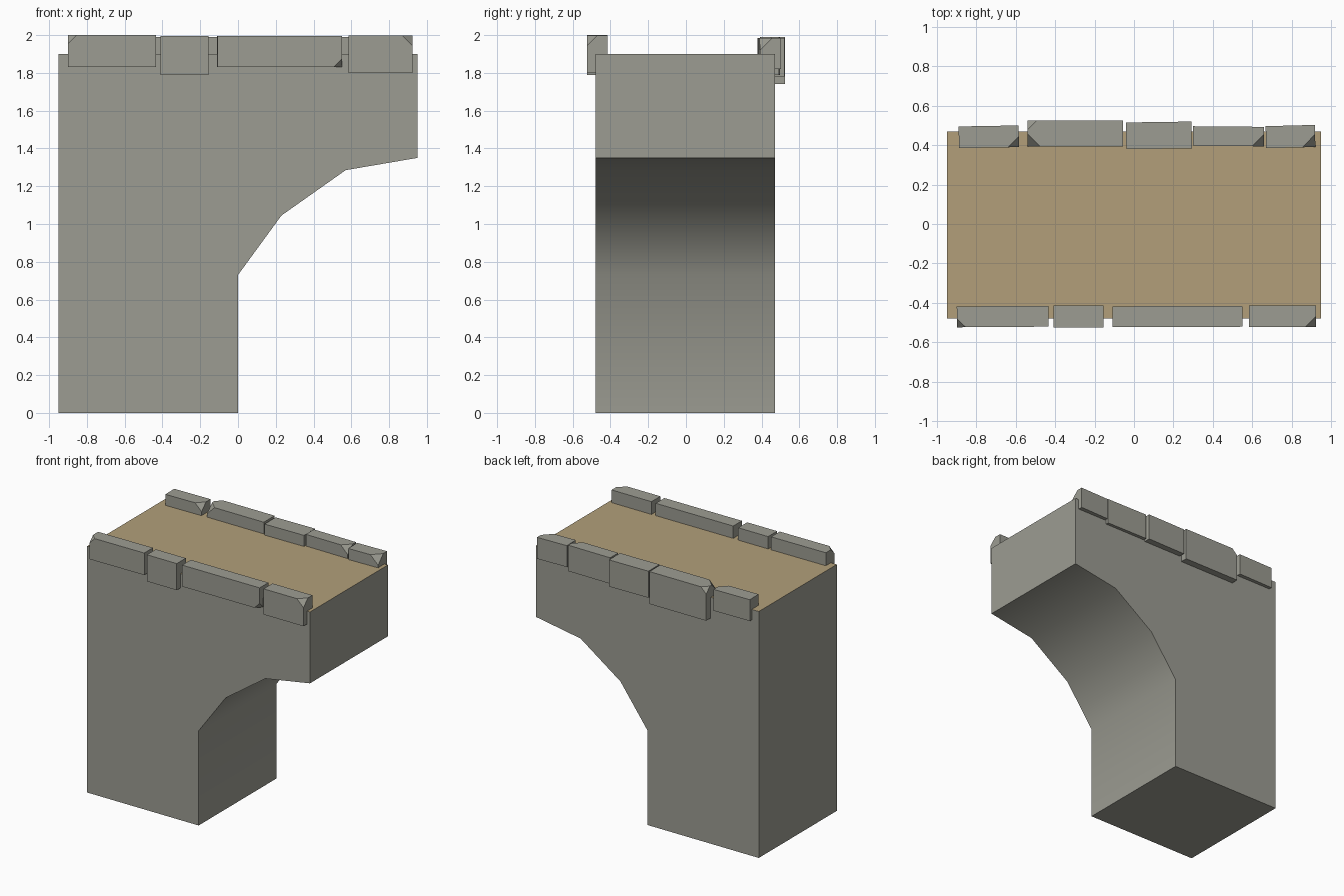
import bpy, bmesh, math
from mathutils import Vector, Matrix

if "Cube" in bpy.data.objects:
    bpy.data.objects.remove(bpy.data.objects["Cube"])


def material(name, colour):
    m = bpy.data.materials.new(name)
    m.diffuse_color = (*colour, 1)
    m.use_nodes = True
    m.node_tree.nodes["Principled BSDF"].inputs["Base Color"].default_value = m.diffuse_color
    return m


STONE = material("grey stone", (0.335, 0.335, 0.29))
SAND = material("sandy path", (0.445, 0.347, 0.195))


def finish(bm, name, mats):
    bmesh.ops.recalc_face_normals(bm, faces=bm.faces)
    mesh = bpy.data.meshes.new(name)
    bm.to_mesh(mesh)
    bm.free()
    for m in mats:
        mesh.materials.append(m)
    obj = bpy.data.objects.new(name, mesh)
    bpy.context.collection.objects.link(obj)
    return obj


# Bridge end: side profile with half arch, extruded along y
profile = [(-0.95, 0), (0, 0), (0, 0.73), (0.23, 1.045), (0.57, 1.285),
           (0.95, 1.35), (0.95, 1.9), (-0.95, 1.9)]
bm = bmesh.new()
face = bm.faces.new([bm.verts.new((x, -0.48, z)) for x, z in profile])
ext = bmesh.ops.extrude_face_region(bm, geom=[face])
moved = [v for v in ext["geom"] if isinstance(v, bmesh.types.BMVert)]
bmesh.ops.translate(bm, verts=moved, vec=(0, 0.95, 0))
for f in bm.faces:
    f.smooth = True
    if min(v.co.z for v in f.verts) > 1.89:  # walkway on top
        f.material_index = 1
body = finish(bm, "bridge_body", [STONE, SAND])
body.data.set_sharp_from_angle(angle=math.radians(40))


def block(name, x, y, z, yaw=0, cuts=()):
    """Kerb stone; each cut is (corner signs, size) and slices off one corner."""
    bm = bmesh.new()
    size = Vector((x[1] - x[0], y[1] - y[0], z[1] - z[0]))
    centre = Vector((sum(x) / 2, sum(y) / 2, sum(z) / 2))
    bmesh.ops.create_cube(bm, size=1)
    bmesh.ops.scale(bm, vec=size, verts=bm.verts)
    for signs, amount in cuts:
        n = Vector(signs)
        corner = n * size / 2
        point = corner - Vector((signs[0] * amount, 0, 0))
        r = bmesh.ops.bisect_plane(bm, geom=bm.verts[:] + bm.edges[:] + bm.faces[:],
                                   plane_co=point, plane_no=n, clear_outer=True)
        edges = [e for e in r["geom_cut"] if isinstance(e, bmesh.types.BMEdge)]
        bmesh.ops.holes_fill(bm, edges=edges)
    bmesh.ops.transform(bm, verts=bm.verts, matrix=Matrix.Translation(centre)
                        @ Matrix.Rotation(math.radians(yaw), 4, "Z"))
    finish(bm, name, [STONE])


# Front kerb stones
block("front_kerb_1", (-0.90, -0.435), (-0.523, -0.417), (1.83, 2.0), 0.4, [((-1, -1, 1), 0.045)])
block("front_kerb_2", (-0.41, -0.155), (-0.525, -0.415), (1.79, 1.995))
block("front_kerb_3", (-0.11, 0.55), (-0.523, -0.417), (1.83, 1.995), 0.2, [((1, -1, -1), 0.045)])
block("front_kerb_4", (0.585, 0.925), (-0.524, -0.415), (1.80, 1.998), 0, [((1, -1, 1), 0.055)])

# Back kerb stones
block("back_kerb_1", (-0.89, -0.585), (0.388, 0.498), (1.82, 1.985), 1, [((1, -1, 1), 0.055)])
block("back_kerb_2", (-0.54, -0.055), (0.393, 0.525), (1.74, 1.99), 0,
      [((-1, -1, 1), 0.065), ((-1, 1, 1), 0.045)])
block("back_kerb_3", (-0.04, 0.293), (0.382, 0.518), (1.78, 1.985), 0.8)
block("back_kerb_4", (0.30, 0.66), (0.396, 0.495), (1.79, 1.99), -0.5, [((1, -1, 1), 0.06)])
block("back_kerb_5", (0.67, 0.92), (0.388, 0.50), (1.82, 1.985), 1.5, [((1, -1, 1), 0.065)])
